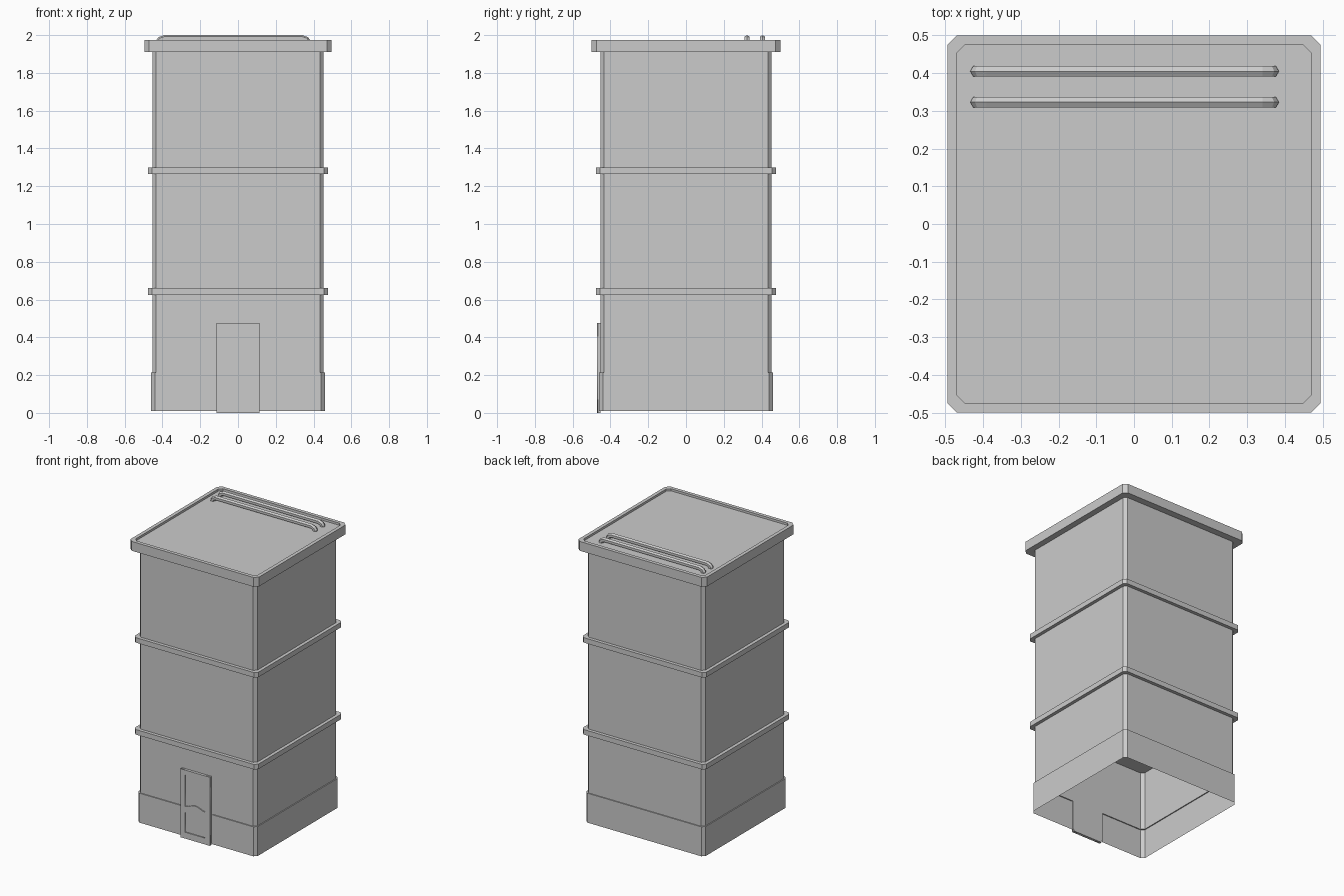
import bpy, bmesh, math

if "Cube" in bpy.data.objects:
    bpy.data.objects.remove(bpy.data.objects["Cube"])

BODY, CUT = 0.453, 0.02


def make(name, bm):
    bmesh.ops.recalc_face_normals(bm, faces=bm.faces)
    me = bpy.data.meshes.new(name)
    bm.to_mesh(me)
    bm.free()
    ob = bpy.data.objects.new(name, me)
    bpy.context.collection.objects.link(ob)
    return ob


def outline(hx, hy, c):
    """Chamfered rectangle, starting and ending on the front side."""
    return [(hx - c, -hy), (hx, -hy + c), (hx, hy - c), (hx - c, hy),
            (-hx + c, hy), (-hx, hy - c), (-hx, -hy + c), (-hx + c, -hy)]


def stack(name, rings, close=True):
    """Skin chamfered outlines (hx, hy, chamfer, z), optionally closing both ends."""
    bm = bmesh.new()
    loops = [[bm.verts.new((x, y, z)) for x, y in outline(hx, hy, c)]
             for hx, hy, c, z in rings]
    for a, b in zip(loops, loops[1:]):
        for i in range(8):
            j = (i + 1) % 8
            bm.faces.new((a[i], a[j], b[j], b[i]))
    if close:
        bm.faces.new(loops[0][::-1])
        bm.faces.new(loops[-1])
    return make(name, bm)


# Storey walls: open tubes between the slabs
for name, z0, z1 in (("lower_wall", 0.215, 0.625), ("middle_wall", 0.66, 1.265),
                     ("upper_wall", 1.30, 1.91)):
    stack(name, [(BODY, BODY, CUT, z0), (BODY, BODY, CUT, z1)], False)

# Floor bands
for name, z in (("lower_band", 0.625), ("upper_band", 1.265)):
    stack(name, [(0.476, 0.476, CUT, z), (0.476, 0.476, CUT, z + 0.035)])

# Roof slab with a shallow sunken top
stack("roof_cap", [(0.495, 0.5, 0.025, 1.91), (0.495, 0.5, 0.025, 1.975),
                   (0.47, 0.475, 0.022, 1.975), (0.47, 0.475, 0.022, 1.96)])

# Base skirt, interrupted at the door, with the plain wall behind the door
GAP = 0.122
bm = bmesh.new()


def path(h):
    return [(GAP, -h)] + outline(h, h, CUT) + [(-GAP, -h)]


low = [bm.verts.new((x, y, 0.01)) for x, y in path(0.46)]
high = [bm.verts.new((x, y, 0.215)) for x, y in path(0.46)]
ledge = [bm.verts.new((x, y, 0.215)) for x, y in path(BODY)]
for i in range(9):
    bm.faces.new((low[i], low[i + 1], high[i + 1], high[i]))
    bm.faces.new((high[i], high[i + 1], ledge[i + 1], ledge[i]))
inner = [bm.verts.new((x, -BODY, 0.01)) for x in (GAP, -GAP)]
bm.faces.new((low[0], high[0], ledge[0], inner[0]))
bm.faces.new((low[-1], inner[1], ledge[-1], high[-1]))
bm.faces.new((inner[0], ledge[0], ledge[-1], inner[1]))
make("base_skirt", bm)

# Door slab
bm = bmesh.new()
bmesh.ops.create_cube(bm, size=1)
for v in bm.verts:
    v.co = (v.co.x * 0.226, v.co.y * 0.012 - 0.459, (v.co.z + 0.5) * 0.477)
make("door_slab", bm)

# Door frame: flat outline with two panel openings around an arched rail
W = 0.077


def arch(z):
    return [(-W + 2 * W * i / 8, z + 0.022 * math.sin(math.pi * i / 8) ** 2)
            for i in range(9)]


shapes = [[(-0.113, 0), (0.113, 0), (0.113, 0.477), (-0.113, 0.477)],
          arch(0.224) + [(W, 0.443), (-W, 0.443)],
          arch(0.18) + [(W, 0.044), (-W, 0.044)]]
cu = bpy.data.curves.new("door_frame", 'CURVE')
cu.dimensions, cu.fill_mode, cu.extrude = '2D', 'BOTH', 0.004
for pts in shapes:
    sp = cu.splines.new('POLY')
    sp.points.add(len(pts) - 1)
    sp.use_cyclic_u = True
    for p, (x, z) in zip(sp.points, pts):
        p.co = (x, z, 0, 1)
frame = bpy.data.objects.new("door_frame", cu)
bpy.context.collection.objects.link(frame)
frame.location.y = -0.468
frame.rotation_euler.x = math.pi / 2
bpy.context.view_layer.objects.active = frame
frame.select_set(True)
bpy.ops.object.convert(target='MESH')

# Roof pipes: six-sided tubes whose ends bend down into the roof
R, TOP = 0.0165, 1.9835
end = [(0.393, 1.95, 0), (0.393, 1.966, 12), (0.385, 1.977, 45), (0.365, TOP, 85)]
rings = [(-x, z, 180 - a) for x, z, a in end] + [(x, z, a) for x, z, a in end[::-1]]
for name, y in (("rear_pipe", 0.405), ("front_pipe", 0.323)):
    bm = bmesh.new()
    loops = []
    for x, z, a in rings:
        nx, nz = math.cos(math.radians(a)), math.sin(math.radians(a))
        loops.append([bm.verts.new((x - 0.025 + R * nx * math.cos(t),
                                    y + R * math.sin(t),
                                    z + R * nz * math.cos(t)))
                      for t in (k * math.pi / 3 for k in range(6))])
    for a, b in zip(loops, loops[1:]):
        for i in range(6):
            j = (i + 1) % 6
            bm.faces.new((a[i], a[j], b[j], b[i]))
    bm.faces.new(loops[0])
    bm.faces.new(loops[-1])
    make(name, bm)
